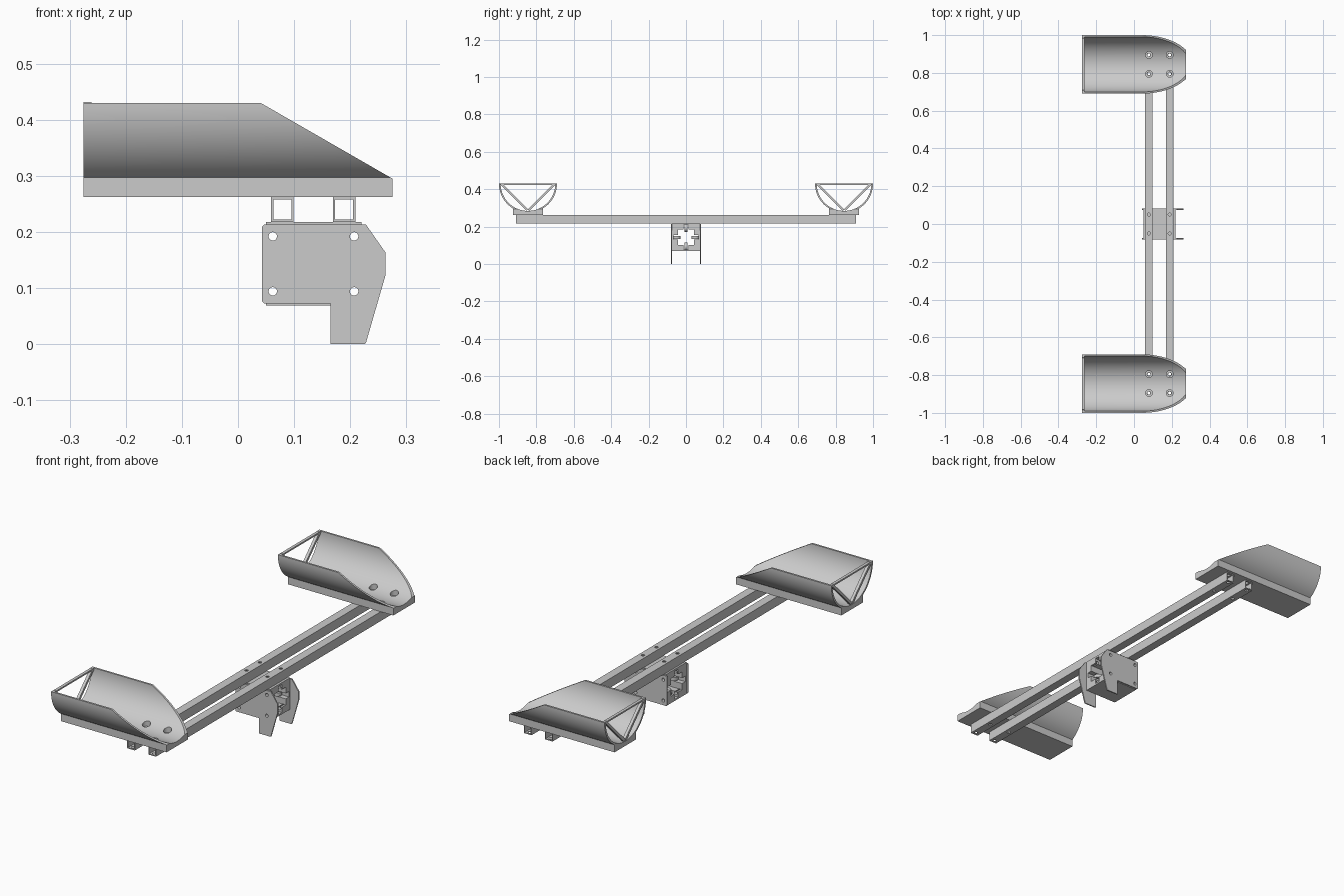
import bpy, bmesh, math
from mathutils import Matrix, Vector

cube = bpy.data.objects.get("Cube")
if cube:
    bpy.data.objects.remove(cube, do_unlink=True)

grey = bpy.data.materials.new("plain_grey")
grey.use_nodes = True
GREY = (0.6, 0.6, 0.6, 1)
grey.diffuse_color = GREY
grey.node_tree.nodes["Principled BSDF"].inputs["Base Color"].default_value = GREY


def finish(name, bm):
    bmesh.ops.recalc_face_normals(bm, faces=bm.faces)
    mesh = bpy.data.meshes.new(name)
    bm.to_mesh(mesh)
    bm.free()
    mesh.materials.append(grey)
    obj = bpy.data.objects.new(name, mesh)
    bpy.context.collection.objects.link(obj)
    return obj


def prism(name, points, axis, start, end):
    """Extrude a 2D outline along an axis."""
    place = {"x": lambda u, v, t: (t, u, v),
             "y": lambda u, v, t: (u, t, v),
             "z": lambda u, v, t: (u, v, t)}[axis]
    bm = bmesh.new()
    face = bm.faces.new([bm.verts.new(place(u, v, start)) for u, v in points])
    ext = bmesh.ops.extrude_face_region(bm, geom=[face])
    verts = [g for g in ext["geom"] if isinstance(g, bmesh.types.BMVert)]
    bmesh.ops.translate(bm, verts=verts, vec=place(0, 0, end - start))
    return finish(name, bm)


def rect(u0, u1, v0, v1):
    return [(u0, v0), (u1, v0), (u1, v1), (u0, v1)]


def circle(u, v, r, n=24):
    return [(u + r * math.cos(2 * math.pi * i / n),
             v + r * math.sin(2 * math.pi * i / n)) for i in range(n)]


def activate(obj):
    bpy.ops.object.select_all(action="DESELECT")
    obj.select_set(True)
    bpy.context.view_layer.objects.active = obj


def cut(obj, cutter):
    cutter.hide_render = True
    mod = obj.modifiers.new("cut", "BOOLEAN")
    mod.operation, mod.solver, mod.object = "DIFFERENCE", "EXACT", cutter
    activate(obj)
    bpy.ops.object.modifier_apply(modifier=mod.name)
    bpy.data.objects.remove(cutter, do_unlink=True)


def smooth(obj):
    activate(obj)
    bpy.ops.object.shade_smooth_by_angle(angle=math.radians(30))


BACK, TIP, RIM = -0.275, 0.275, 0.43
R_OUT, R_IN, FOOT = 0.155, 0.146, 0.08
BASE, RAIL_BOTTOM = 0.262, 0.218
RAILS = (0.079, 0.189)


def arc(cy, r, a0, a1, n):
    return [(cy + r * math.cos(a0 + (a1 - a0) * i / n),
             RIM + r * math.sin(a0 + (a1 - a0) * i / n)) for i in range(n + 1)]


# Cradles: half-round troughs on a flat foot, sloped off at the tip
for side, label in ((-1, "front"), (1, "back")):
    cy = 0.845 * side
    foot_angle = math.acos(FOOT / R_OUT)
    outline = arc(cy, R_OUT, 0, -foot_angle, 16)
    outline += [(cy + FOOT, BASE), (cy - FOOT, BASE)]
    outline += arc(cy, R_OUT, foot_angle - math.pi, -math.pi, 16)
    outline += arc(cy, R_IN, -math.pi, 0, 48)
    cradle = prism(label + "_cradle", outline, "x", BACK, TIP)
    slope = [(0.04, RIM), (TIP, 0.295), (0.4, 0.295), (0.4, 0.5), (0.04, 0.5)]
    cut(cradle, prism("slope_cutter", slope, "y", cy - 0.2, cy + 0.2))
    for x in RAILS:
        for dy in (-0.05, 0.05):
            cut(cradle, prism("bore", circle(x, cy + dy, 0.009), "z", 0.25, 0.32))
            cut(cradle, prism("recess", circle(x, cy + dy, 0.018), "z", 0.275, 0.32))
    smooth(cradle)

    # Open end frame: a top bar and two diagonal struts
    prism(label + "_end_bar", rect(cy - 0.15, cy + 0.15, 0.423, RIM),
          "x", BACK, BACK + 0.014)
    for lean in (-1, 1):
        strut = prism(label + "_end_strut", rect(-0.098, 0.098, -0.006, 0.006),
                      "x", BACK, BACK + 0.014)
        strut.data.transform(
            Matrix.Translation(Vector((0, cy + lean * 0.0725, RIM - 0.0725)))
            @ Matrix.Rotation(lean * math.pi / 4, 4, "X"))

# Two hollow square rails with bolt holes
for x, label in zip(RAILS, ("right", "left")):
    rail = prism(label + "_rail", rect(x - 0.02, x + 0.02, RAIL_BOTTOM, BASE),
                 "y", -0.91, 0.91)
    cut(rail, prism("rail_core", rect(x - 0.016, x + 0.016, 0.222, 0.258), "y", -1, 1))
    for y in (-0.895, -0.795, -0.05, 0.05, 0.795, 0.895):
        cut(rail, prism("bore", circle(x, y, 0.008, 16), "z", 0.2, 0.3))
    smooth(rail)

# Carriage block with a cross-shaped channel
MID = 0.143
block = prism("carriage_block", rect(-0.075, 0.075, 0.069, RAIL_BOTTOM), "x", 0.05, 0.22)
for hy, hz in ((0.042, 0.042), (0.013, 0.066), (0.066, 0.013)):
    cut(block, prism("channel", rect(-hy, hy, MID - hz, MID + hz), "x", 0, 0.3))
for x in RAILS:
    for y in (-0.05, 0.05):
        cut(block, prism("bore", circle(x, y, 0.008, 16), "z", 0.19, 0.23))

# Side plates with a hooked lower lip
hook = [(0.047, 0.213), (0.228, 0.213), (0.263, 0.163), (0.263, 0.123), (0.228, 0.002),
        (0.226, 0), (0.165, 0), (0.165, 0.072), (0.047, 0.072), (0.043, 0.076), (0.043, 0.209)]
plates = [prism("front_plate", hook, "y", -0.081, -0.075),
          prism("back_plate", hook, "y", 0.075, 0.081)]
for part in plates + [block]:
    for x in (0.062, 0.207):
        for z in (0.094, 0.192):
            cut(part, prism("bore", circle(x, z, 0.0075, 20), "y", -0.1, 0.1))
    smooth(part)

# Guide rollers in the four channel arms
for x in (0.1, 0.17):
    for s in (-1, 1):
        smooth(prism("upright_roller", circle(x, MID + s * 0.05, 0.021), "y", -0.008, 0.008))
        smooth(prism("flat_roller", circle(x, s * 0.05, 0.021), "z", MID - 0.008, MID + 0.008))
